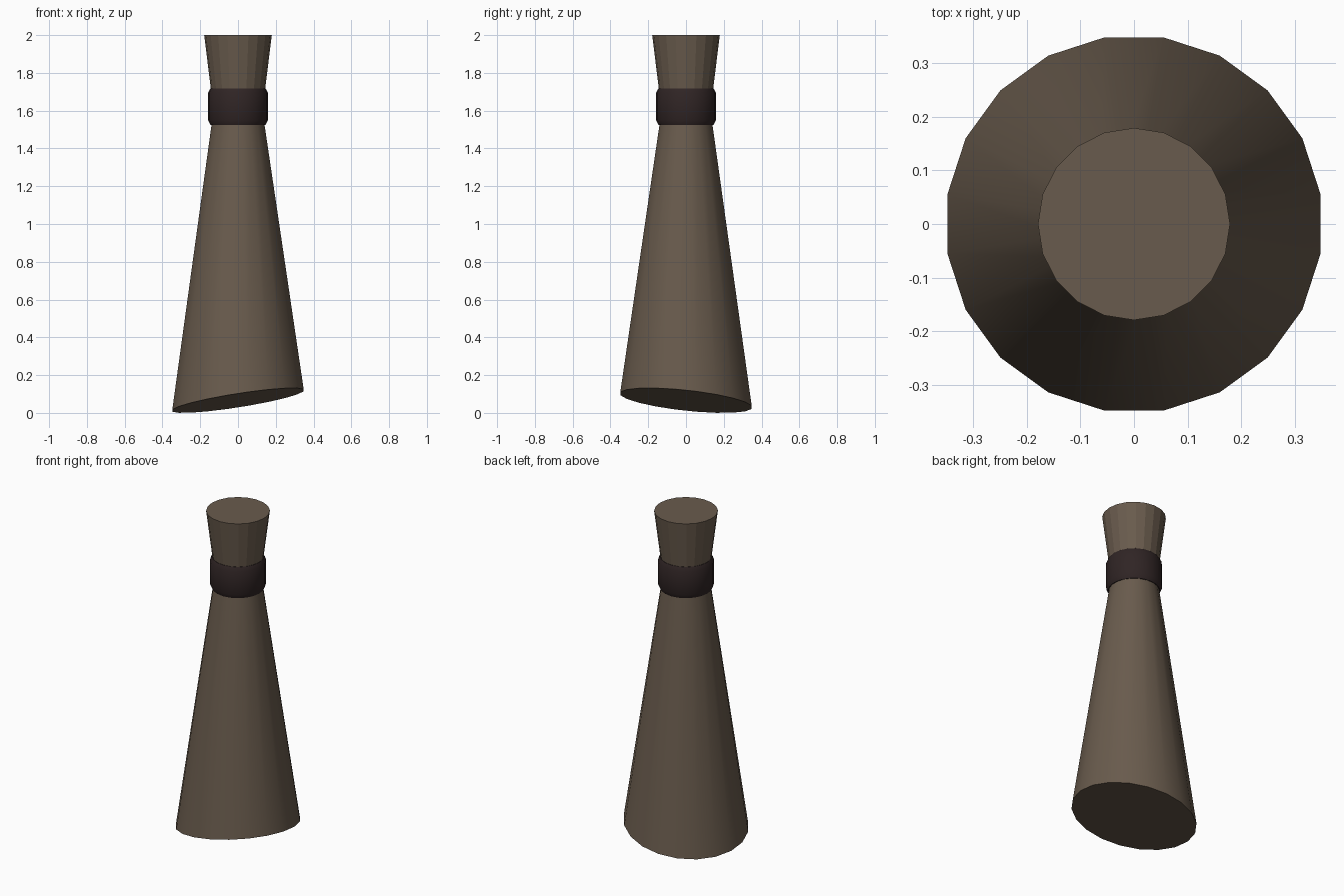
import bpy, bmesh, math

if "Cube" in bpy.data.objects:
    bpy.data.objects.remove(bpy.data.objects["Cube"])

SIDES = 20


def material(name, colour):
    m = bpy.data.materials.new(name)
    m.diffuse_color = (*colour, 1)
    m.use_nodes = True
    m.node_tree.nodes["Principled BSDF"].inputs["Base Color"].default_value = m.diffuse_color
    return m


def lathe(name, profile, mat, turn=0.0, smooth=True, tilt=(0, 0)):
    """Spin (radius, z) pairs into a capped solid; tilt slants the first ring."""
    bm = bmesh.new()
    rings = []
    for i, (r, z) in enumerate(profile):
        ring = []
        for k in range(SIDES):
            a = 2 * math.pi * (k + turn) / SIDES
            x, y = r * math.cos(a), r * math.sin(a)
            dz = tilt[0] * x + tilt[1] * y if i == 0 else 0
            ring.append(bm.verts.new((x, y, z + dz)))
        rings.append(ring)
    for low, high in zip(rings, rings[1:]):
        for k in range(SIDES):
            n = (k + 1) % SIDES
            bm.faces.new((low[k], low[n], high[n], high[k]))
    bm.faces.new(rings[0][::-1])
    bm.faces.new(rings[-1])
    me = bpy.data.meshes.new(name)
    bm.to_mesh(me)
    bm.free()
    me.materials.append(mat)
    ob = bpy.data.objects.new(name, me)
    bpy.context.collection.objects.link(ob)
    if smooth:
        bpy.ops.object.select_all(action='DESELECT')
        ob.select_set(True)
        bpy.context.view_layer.objects.active = ob
        bpy.ops.object.shade_smooth_by_angle(angle=math.radians(30))
    return ob


wood = material("brown_wood", (0.141, 0.105, 0.074))
band = material("dark_band", (0.029, 0.018, 0.018))

# Tapered body with a slanted base
lathe("body", [(0.352, 0.066), (0.137, 1.56)], wood, turn=0.5, tilt=(0.155, -0.105))
# Dark collar with chamfered rims
lathe("collar", [(0.146, 1.525), (0.158, 1.55), (0.158, 1.695), (0.146, 1.718)], band)
# Flared top end
lathe("flared_top", [(0.138, 1.67), (0.179, 2.0)], wood, smooth=False)
